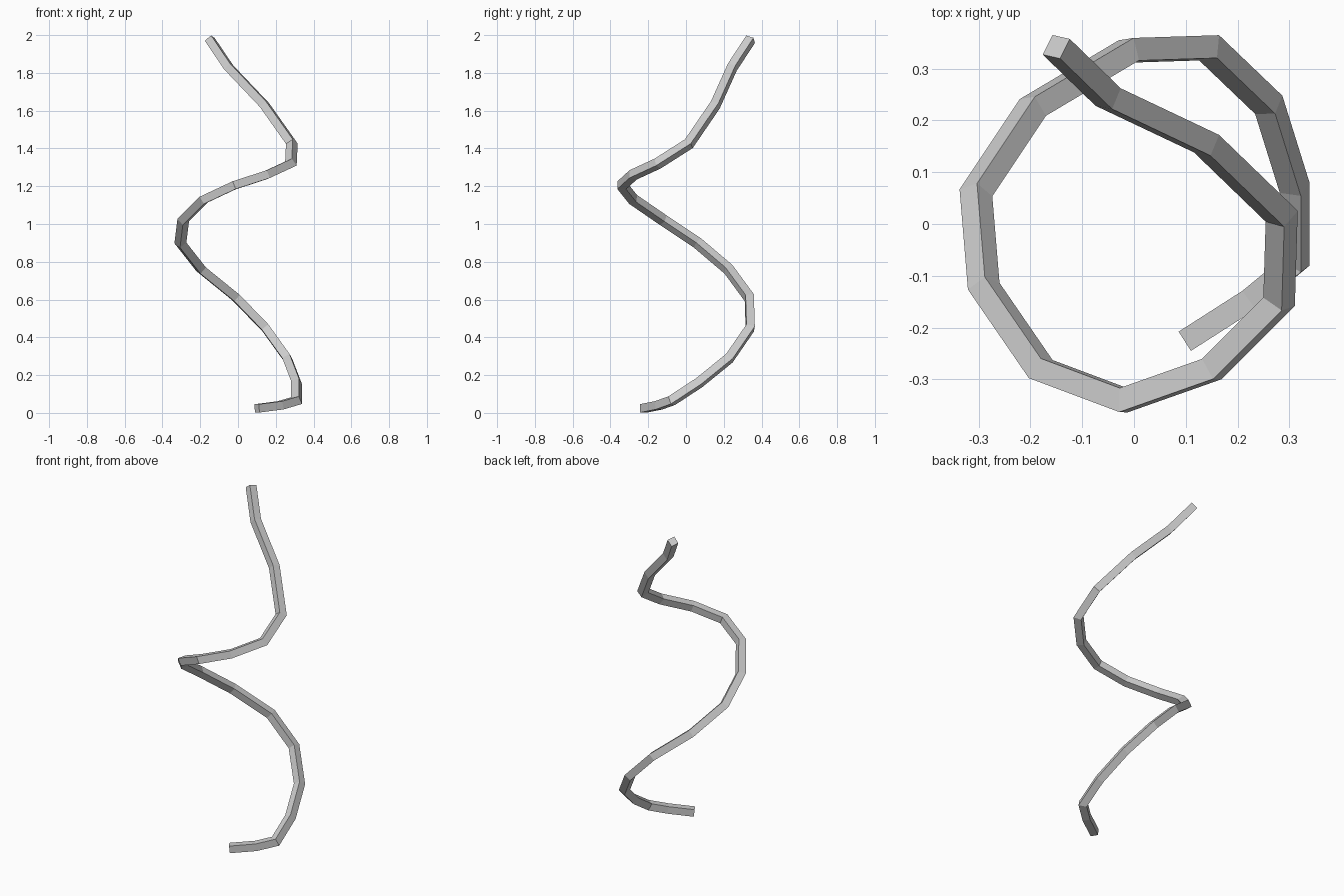
import bpy, bmesh
from mathutils import Vector

if "Cube" in bpy.data.objects:
    bpy.data.objects.remove(bpy.data.objects["Cube"])

# Centre line of the spiral strip
PATH = [Vector(p) for p in (
    (0.10, -0.225, 0.024), (0.225, -0.145, 0.04), (0.31, -0.075, 0.065),
    (0.31, 0.07, 0.16), (0.26, 0.23, 0.29), (0.145, 0.34, 0.45),
    (-0.01, 0.335, 0.61), (-0.195, 0.225, 0.76), (-0.305, 0.06, 0.90),
    (-0.29, -0.12, 1.02), (-0.18, -0.28, 1.13), (-0.02, -0.34, 1.205),
    (0.15, -0.28, 1.26), (0.28, -0.15, 1.32), (0.285, 0.015, 1.425),
    (0.14, 0.155, 1.63), (-0.05, 0.245, 1.83), (-0.15, 0.342, 1.978))]
HALF = 0.022


def sweep_square(name, path, half):
    """Square bar along a path with mitred joints and no added twist."""
    dirs = [(b - a).normalized() for a, b in zip(path, path[1:])]
    side = dirs[0].cross(Vector((0, 0, 1))).normalized()
    up = side.cross(dirs[0])
    bm = bmesh.new()
    ring = [path[0] + side * half * a + up * half * b
            for a, b in ((-1, -1), (1, -1), (1, 1), (-1, 1))]
    rings = [[bm.verts.new(p) for p in ring]]
    for i, d in enumerate(dirs):
        # slide the ring along the segment to the mitre plane
        n = d + dirs[i + 1] if i + 1 < len(dirs) else d
        ring = [p + d * ((path[i + 1] - p).dot(n) / d.dot(n)) for p in ring]
        rings.append([bm.verts.new(p) for p in ring])
    for r, s in zip(rings, rings[1:]):
        for k in range(4):
            j = (k + 1) % 4
            bm.faces.new((r[k], r[j], s[j], s[k]))
    bm.faces.new(rings[0][::-1])
    bm.faces.new(rings[-1])
    bmesh.ops.recalc_face_normals(bm, faces=bm.faces)
    mesh = bpy.data.meshes.new(name)
    bm.to_mesh(mesh)
    bm.free()
    obj = bpy.data.objects.new(name, mesh)
    bpy.context.collection.objects.link(obj)
    return obj


sweep_square("spiral_strip", PATH, HALF)
